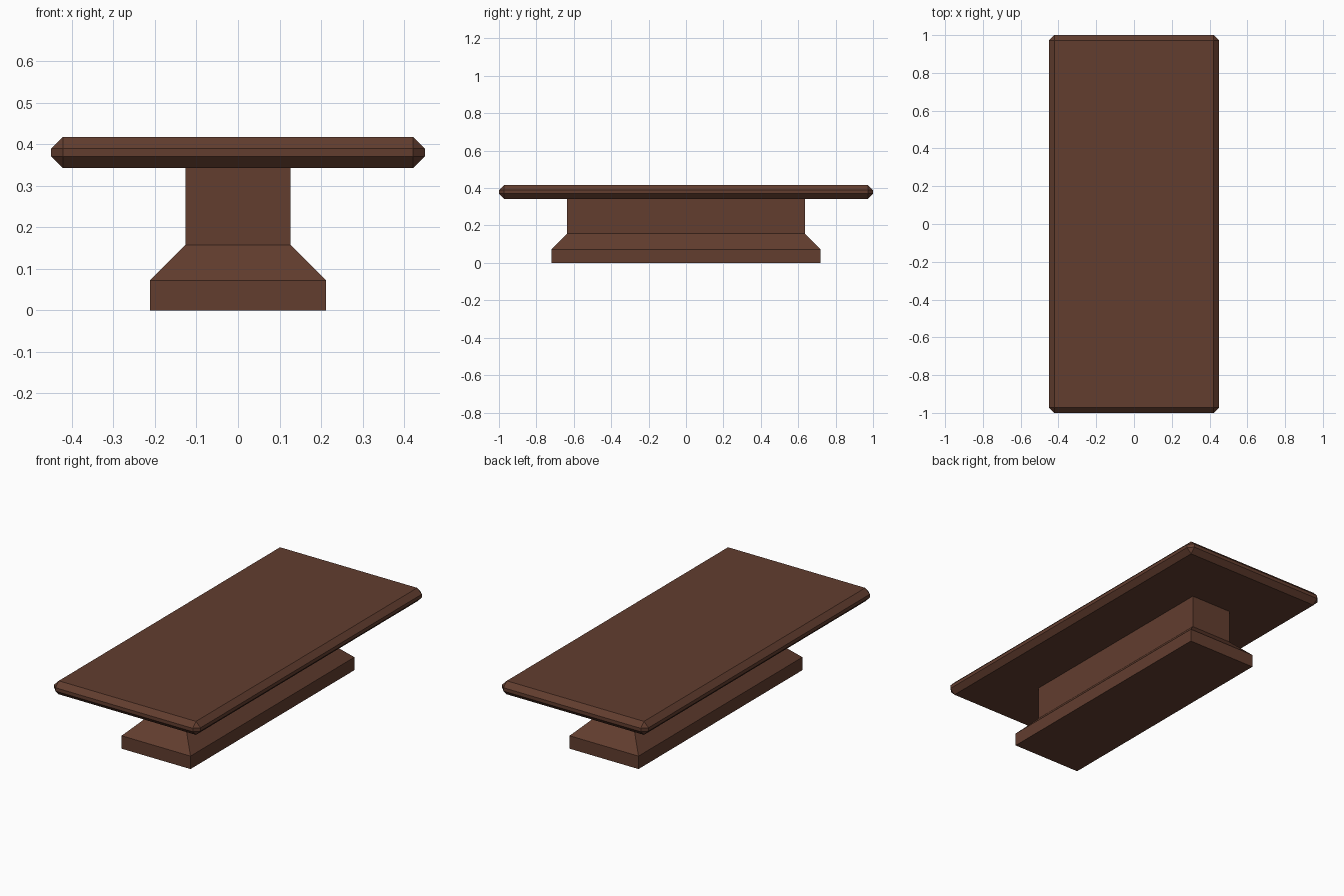
import bpy, bmesh

if "Cube" in bpy.data.objects:
    bpy.data.objects.remove(bpy.data.objects["Cube"])

wood = bpy.data.materials.new("dark brown wood")
wood.diffuse_color = (0.122, 0.047, 0.028, 1)
wood.use_nodes = True
wood.node_tree.nodes["Principled BSDF"].inputs["Base Color"].default_value = wood.diffuse_color


def add_object(name, bm):
    bmesh.ops.recalc_face_normals(bm, faces=bm.faces)
    mesh = bpy.data.meshes.new(name)
    bm.to_mesh(mesh)
    bm.free()
    mesh.materials.append(wood)
    obj = bpy.data.objects.new(name, mesh)
    bpy.context.collection.objects.link(obj)
    return obj


# Table top: slab with every edge chamfered
bm = bmesh.new()
bmesh.ops.create_cube(bm, size=1)
bmesh.ops.scale(bm, vec=(0.9, 2.0, 0.075), verts=bm.verts)
bmesh.ops.translate(bm, vec=(0, 0, 0.38), verts=bm.verts)
bmesh.ops.bevel(bm, geom=bm.edges[:], offset=0.028, offset_type='OFFSET',
                segments=1, affect='EDGES')
add_object("table_top", bm)

# Pedestal: stacked rectangles (half width, half depth, height), plinth to column
sections = [(0.212, 0.72, 0.0), (0.212, 0.72, 0.072),
            (0.127, 0.635, 0.157), (0.127, 0.635, 0.343)]
bm = bmesh.new()
rings = [[bm.verts.new((sx * w, sy * d, z))
          for sx, sy in ((-1, -1), (1, -1), (1, 1), (-1, 1))]
         for w, d, z in sections]
for low, high in zip(rings, rings[1:]):
    for i in range(4):
        j = (i + 1) % 4
        bm.faces.new((low[i], low[j], high[j], high[i]))
bm.faces.new(rings[0][::-1])
bm.faces.new(rings[-1])
add_object("pedestal", bm)
